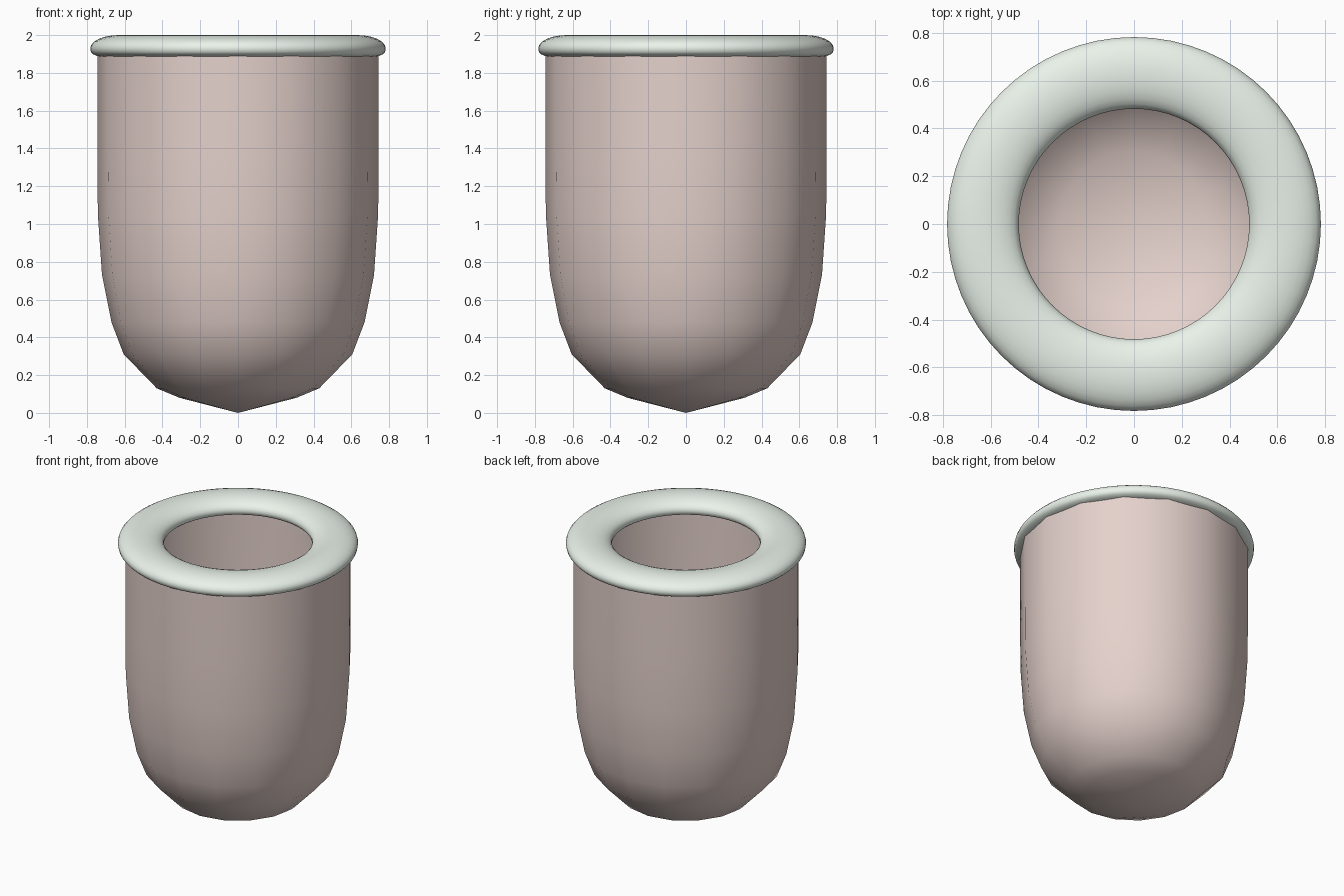
import bpy, bmesh, math

if "Cube" in bpy.data.objects:
    bpy.data.objects.remove(bpy.data.objects["Cube"])


def material(name, rgb):
    m = bpy.data.materials.new(name)
    m.diffuse_color = (*rgb, 1)
    m.use_nodes = True
    m.node_tree.nodes["Principled BSDF"].inputs["Base Color"].default_value = m.diffuse_color
    return m


def lathe(name, profile, sides, mat, closed=False):
    """Revolve (radius, z) points around the z axis."""
    bm = bmesh.new()
    verts = [bm.verts.new((r, 0, z)) for r, z in profile]
    edges = [bm.edges.new(p) for p in zip(verts, verts[1:])]
    if closed:
        edges.append(bm.edges.new((verts[-1], verts[0])))
    bmesh.ops.spin(bm, geom=verts + edges, cent=(0, 0, 0), axis=(0, 0, 1),
                   angle=math.tau, steps=sides, use_merge=True)
    bmesh.ops.remove_doubles(bm, verts=bm.verts, dist=1e-4)
    bmesh.ops.recalc_face_normals(bm, faces=bm.faces)
    for f in bm.faces:
        f.smooth = True
    mesh = bpy.data.meshes.new(name)
    bm.to_mesh(mesh)
    bm.free()
    mesh.materials.append(mat)
    obj = bpy.data.objects.new(name, mesh)
    bpy.context.collection.objects.link(obj)
    return obj


# Hollow cup with a slightly pointed base, open at the top
cup_profile = [(0, 0), (0.31, 0.08), (0.43, 0.13), (0.605, 0.31), (0.67, 0.48),
               (0.72, 0.73), (0.742, 1.05), (0.745, 1.4), (0.745, 1.93)]
lathe("cup_body", cup_profile, 16, material("pink_clay", (0.78, 0.64, 0.60)))

# Soft flattened ring: fuller on the underside, gently domed on top
rim_profile = []
for i in range(24):
    a = math.tau * i / 24
    c, s = math.cos(a), math.sin(a)
    if s >= 0:
        r, z = 0.15 * c, 0.07 * s
    else:
        r = 0.15 * math.copysign(abs(c) ** 0.7, c)
        z = -0.05 * abs(s) ** 0.7
    rim_profile.append((0.632 + r, 1.93 + z))
lathe("rim_ring", rim_profile, 64, material("mint", (0.82, 0.89, 0.82)), closed=True)
